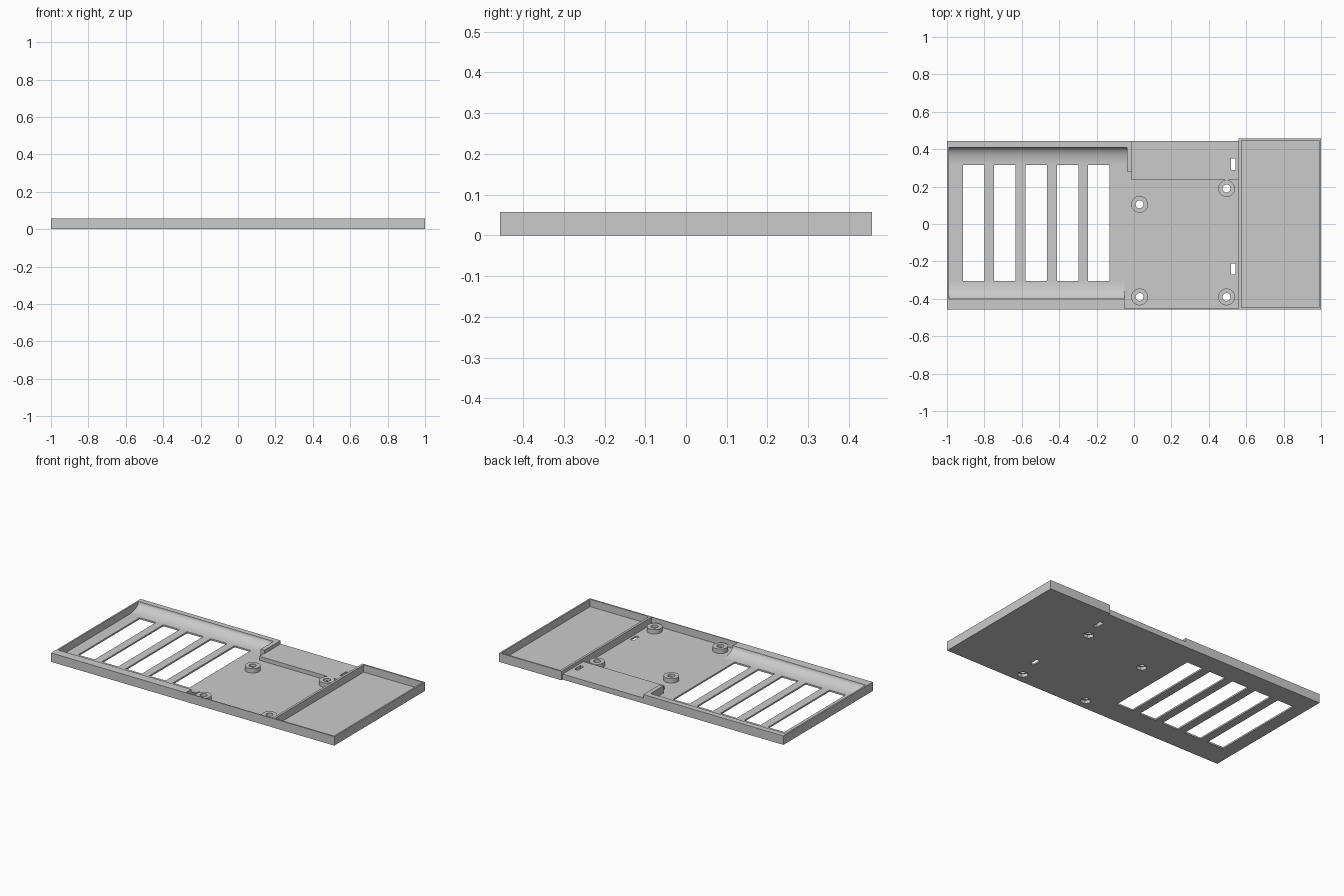
import bpy, bmesh, math

cube = bpy.data.objects.get("Cube")
if cube:
    bpy.data.objects.remove(cube, do_unlink=True)

grey = bpy.data.materials.new("plain grey")
grey.use_nodes = True
grey.diffuse_color = (0.6, 0.6, 0.6, 1)
grey.node_tree.nodes["Principled BSDF"].inputs["Base Color"].default_value = (0.6, 0.6, 0.6, 1)

TOP, FLOOR, LEDGE, BOSS = 0.057, 0.01, 0.035, 0.038
FRONT, BACK, TRAY_BACK = -0.457, 0.445, 0.457
SPLIT = 0.56


def prism(name, points, lo, hi, axis="z"):
    """Extrude an outline: (x, y) along z, or (y, z) along x."""
    bm = bmesh.new()
    place = (lambda a, b, t: (a, b, t)) if axis == "z" else (lambda a, b, t: (t, a, b))
    face = bm.faces.new([bm.verts.new(place(a, b, lo)) for a, b in points])
    new = bmesh.ops.extrude_face_region(bm, geom=[face])["geom"]
    shift = (0, 0, hi - lo) if axis == "z" else (hi - lo, 0, 0)
    bmesh.ops.translate(bm, vec=shift, verts=[v for v in new if isinstance(v, bmesh.types.BMVert)])
    bmesh.ops.recalc_face_normals(bm, faces=bm.faces)
    mesh = bpy.data.meshes.new(name)
    bm.to_mesh(mesh)
    bm.free()
    mesh.materials.append(grey)
    obj = bpy.data.objects.new(name, mesh)
    bpy.context.collection.objects.link(obj)
    return obj


def box(name, x0, x1, y0, y1, z0, z1):
    return prism(name, [(x0, y0), (x1, y0), (x1, y1), (x0, y1)], z0, z1)


def ring(x, y, radius, sides):
    steps = [2 * math.pi * i / sides for i in range(sides)]
    return [(x + radius * math.cos(a), y + radius * math.sin(a)) for a in steps]


def activate(obj):
    bpy.ops.object.select_all(action="DESELECT")
    obj.select_set(True)
    bpy.context.view_layer.objects.active = obj


def cut(obj, cutters):
    activate(obj)
    for cutter in cutters:
        cutter.hide_render = True
        mod = obj.modifiers.new("cut", "BOOLEAN")
        mod.operation, mod.solver, mod.object = "DIFFERENCE", "EXACT", cutter
        bpy.ops.object.modifier_apply(modifier=mod.name)


def smooth(obj):
    activate(obj)
    bpy.ops.object.shade_smooth_by_angle(angle=math.radians(30))


# Cutters: vent slots, cable tie slots and nut pockets
bosses = [(0.03, 0.105), (0.495, 0.19), (0.03, -0.39), (0.495, -0.39)]
vents = [box("vent_cutter", x, x + 0.115, -0.305, 0.315, -0.1, 0.1)
         for x in (-0.915 + 0.1675 * i for i in range(5))]
ties = [box("tie_cutter", 0.518, 0.543, y - 0.03, y + 0.03, -0.1, 0.1) for y in (0.32, -0.24)]
pockets = [prism("pocket_cutter", ring(x, y, 0.032, 6), -0.1, 0.02) for x, y in bosses]

# Floor plate and raised ledge
floor = prism("floor", [(-1, FRONT), (1, FRONT), (1, TRAY_BACK), (SPLIT, TRAY_BACK),
                        (SPLIT, BACK), (-1, BACK)], 0, FLOOR)
cut(floor, vents + ties + pockets)
ledge = box("ledge", -0.01, SPLIT, 0.235, BACK, FLOOR, LEDGE)
cut(ledge, ties[:1])

# Screw bosses with a through hole above the nut pocket
for i, (x, y) in enumerate(bosses):
    boss = prism("screw_boss_%d" % (i + 1), ring(x, y, 0.045, 32), FLOOR, BOSS)
    hole = prism("hole_cutter", ring(x, y, 0.021, 32), -0.1, 0.1)
    cut(boss, [pockets[i], hole])
    smooth(boss)
    bpy.data.objects.remove(hole, do_unlink=True)
for cutter in vents + ties + pockets:
    bpy.data.objects.remove(cutter, do_unlink=True)


# Long side walls of the vented bay, each with a concave cove down to the floor
def cove_wall(name, outer, inner, reach, x1):
    side = 1 if outer > 0 else -1
    arc = []
    for i in range(13):
        a = math.pi / 2 * i / 12
        arc.append((inner - side * reach * (1 - math.cos(a)),
                    TOP - (TOP - FLOOR) * math.sin(a)))
    smooth(prism(name, [(outer, FLOOR), (outer, TOP)] + arc, -0.99, x1, "x"))


cove_wall("back_cove_wall", BACK, 0.41, 0.095, -0.037)
cove_wall("front_cove_wall", FRONT, -0.4, 0.095, -0.05)

# Plain walls
box("end_wall", -1, -0.99, FRONT, BACK, FLOOR, TOP)
box("step_wall", -0.037, -0.01, 0.28, BACK, FLOOR, TOP)
box("step_foot", -0.01 - 0.004, -0.01, 0.235, 0.28, FLOOR, LEDGE)
box("front_wall", -0.05, SPLIT, FRONT, FRONT + 0.006, FLOOR, TOP)

# Side tray rim
box("tray_inner_wall", SPLIT, 0.575, FRONT, TRAY_BACK, FLOOR, TOP)
box("tray_outer_wall", 0.99, 1, FRONT, TRAY_BACK, FLOOR, TOP)
box("tray_front_wall", 0.575, 0.99, FRONT, FRONT + 0.01, FLOOR, TOP)
box("tray_back_wall", 0.575, 0.99, TRAY_BACK - 0.01, TRAY_BACK, FLOOR, TOP)
